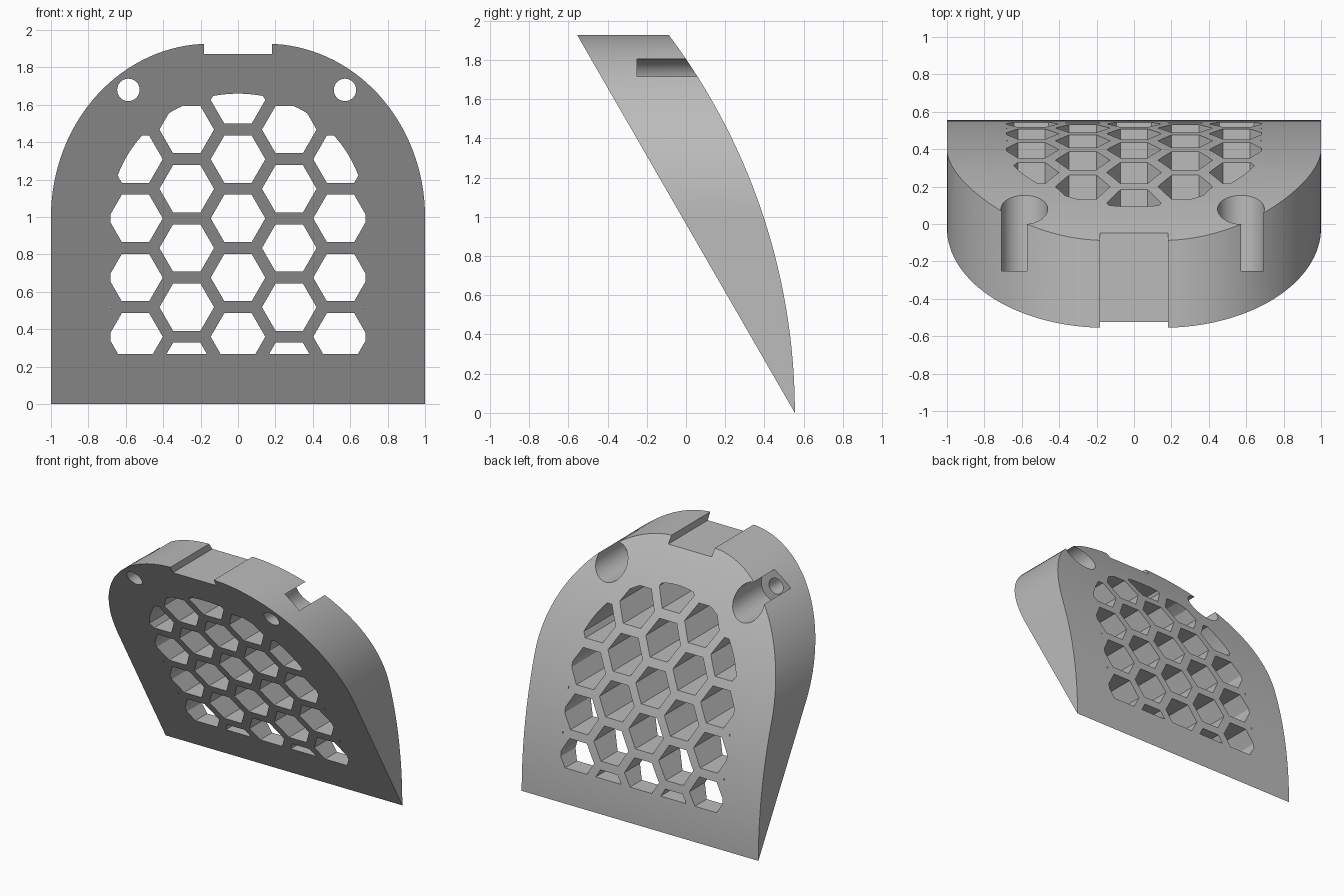
import bpy, bmesh, math
from mathutils import Vector

if "Cube" in bpy.data.objects:
    bpy.data.objects.remove(bpy.data.objects["Cube"])

HEIGHT, HALF_DEPTH = 1.927, 0.555

grey = bpy.data.materials.new("plain_grey")
grey.use_nodes = True
grey.diffuse_color = (0.5, 0.5, 0.5, 1)
grey.node_tree.nodes["Principled BSDF"].inputs["Base Color"].default_value = (0.5, 0.5, 0.5, 1)


def prisms(name, outlines, axis, start, end):
    """Extrude 2D outlines along x or y into one object."""
    bm = bmesh.new()
    for outline in outlines:
        if axis == "Y":
            points = [Vector((a, start, b)) for a, b in outline]
            move = Vector((0, end - start, 0))
        else:
            points = [Vector((start, a, b)) for a, b in outline]
            move = Vector((end - start, 0, 0))
        face = bm.faces.new([bm.verts.new(p) for p in points])
        made = bmesh.ops.extrude_face_region(bm, geom=[face], use_keep_orig=True)
        moved = [v for v in made["geom"] if isinstance(v, bmesh.types.BMVert)]
        bmesh.ops.translate(bm, verts=moved, vec=move)
    bmesh.ops.recalc_face_normals(bm, faces=bm.faces)
    mesh = bpy.data.meshes.new(name)
    bm.to_mesh(mesh)
    bm.free()
    mesh.materials.append(grey)
    obj = bpy.data.objects.new(name, mesh)
    bpy.context.collection.objects.link(obj)
    return obj


def combine(target, tool, operation):
    """Apply a boolean and drop the tool."""
    mod = target.modifiers.new("cut", "BOOLEAN")
    mod.operation, mod.object, mod.solver = operation, tool, "EXACT"
    graph = bpy.context.evaluated_depsgraph_get()
    mesh = bpy.data.meshes.new_from_object(target.evaluated_get(graph))
    target.modifiers.clear()
    target.data = mesh
    bpy.data.objects.remove(tool)


def ring(cx, cz, radius, sides):
    return [(cx + radius * math.cos(math.tau * i / sides),
             cz + radius * math.sin(math.tau * i / sides)) for i in range(sides)]


def arch(half_width, flat, spring, top, bottom, steps=32):
    """Upright arch: straight sides, elliptical shoulders, flat crown."""
    right = [(flat + (half_width - flat) * math.cos(a), spring + (top - spring) * math.sin(a))
             for a in (math.pi / 2 * i / steps for i in range(steps + 1))]
    left = [(-x, z) for x, z in reversed(right) if x > 1e-5]
    return [(half_width, bottom)] + right + left + [(-half_width, bottom)]


# Body: arched front outline crossed with a curved wedge side profile
body = prisms("vent_cover", [arch(1, 0.15, 1.0, HEIGHT, -0.2)], "Y", -1, 1)
R, OVER = 3.21, 2.1
curve = [(HALF_DEPTH - R + math.sqrt(R * R - z * z), z)
         for z in (OVER * i / 48 for i in range(49))]
slope_end = (HALF_DEPTH - 2 * HALF_DEPTH * OVER / HEIGHT, OVER)
combine(body, prisms("wedge", [curve + [slope_end]], "X", -1.3, 1.3), "INTERSECT")

# Honeycomb openings, trimmed to a smaller arch
PITCH = 0.3165
cells = []
for col in range(-3, 4):
    for row in range(6):
        z = 0.36 + PITCH * (row - 0.5 * (col % 2))
        x = col * PITCH * math.sqrt(3) / 2
        if abs(col) < 3 or row in (1, 2):
            cells.append(ring(x, z, 0.146, 6))
honeycomb = prisms("honeycomb", cells, "Y", -1, 1)
combine(honeycomb, prisms("border", [arch(0.683, 0, 1.0, 1.66, 0.267)], "Y", -1.2, 1.2), "INTERSECT")
combine(body, honeycomb, "DIFFERENCE")

# Screw holes with wide recesses that break through the shoulders
for x in (-0.586, 0.572):
    combine(body, prisms("recess", [ring(x, 1.68, 0.125, 48)], "Y", -0.25, 1), "DIFFERENCE")
    combine(body, prisms("screw_hole", [ring(x, 1.68, 0.06, 32)], "Y", -1, 0.5), "DIFFERENCE")

# Shallow slot across the crown
slot = [(-0.183, 1.873), (0.183, 1.873), (0.183, 2.2), (-0.183, 2.2)]
combine(body, prisms("slot", [slot], "Y", -1, 1), "DIFFERENCE")

# Smooth curved walls, crisp edges
bpy.ops.object.select_all(action="DESELECT")
body.select_set(True)
bpy.context.view_layer.objects.active = body
bpy.ops.object.shade_smooth_by_angle(angle=math.radians(25))
